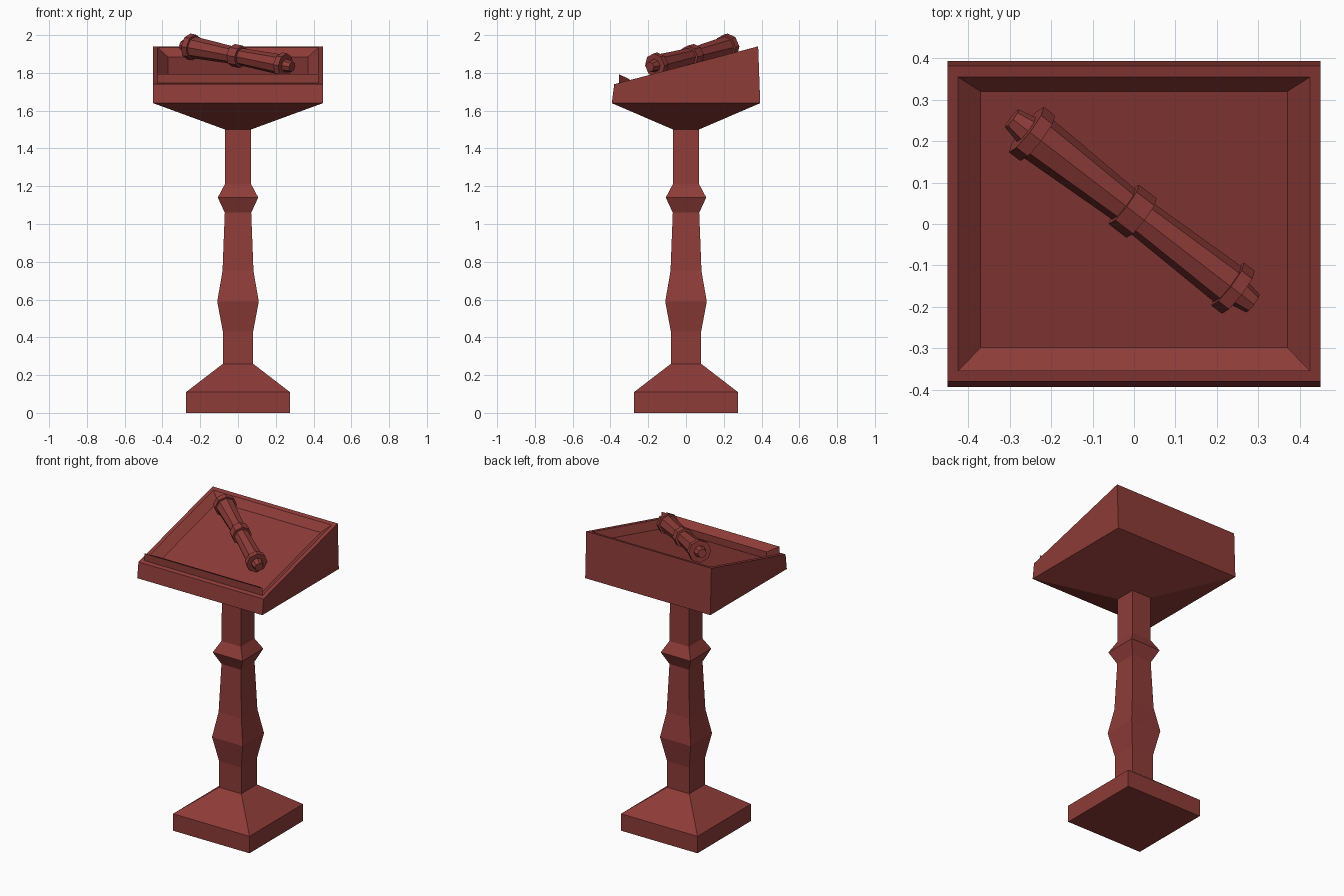
import bpy, math
from mathutils import Vector

if "Cube" in bpy.data.objects:
    bpy.data.objects.remove(bpy.data.objects["Cube"])

mat = bpy.data.materials.new("red_wood")
mat.diffuse_color = (0.27, 0.045, 0.04, 1)
mat.use_nodes = True
mat.node_tree.nodes["Principled BSDF"].inputs["Base Color"].default_value = mat.diffuse_color


def make(name, rings, cap=True):
    """Skin a list of equal-sized vertex rings into a flat-shaded object."""
    n = len(rings[0])
    verts = [tuple(p) for r in rings for p in r]
    faces = []
    for k in range(len(rings) - 1):
        for i in range(n):
            j = (i + 1) % n
            faces.append((k * n + i, k * n + j, (k + 1) * n + j, (k + 1) * n + i))
    if cap:
        faces.append(tuple(reversed(range(n))))
        faces.append(tuple(range((len(rings) - 1) * n, len(rings) * n)))
    me = bpy.data.meshes.new(name)
    me.from_pydata(verts, [], faces)
    me.materials.append(mat)
    ob = bpy.data.objects.new(name, me)
    bpy.context.collection.objects.link(ob)
    return ob


def rect(hx, y0, y1, z0, z1):
    """Rectangle ring with front edge (y0, z0) and back edge (y1, z1)."""
    return [(-hx, y0, z0), (hx, y0, z0), (hx, y1, z1), (-hx, y1, z1)]


def square(h, z):
    return rect(h, -h, h, z, z)


def slope(y):
    """Height of the tilted desk top at depth y."""
    return 1.74 + (y + 0.38) * 0.263


# Square foot and turned-style column
profile = [(0.275, 0), (0.275, 0.11), (0.08, 0.26), (0.08, 0.43), (0.11, 0.59),
           (0.082, 0.75), (0.07, 1.06), (0.107, 1.14), (0.07, 1.21), (0.068, 1.50)]
make("pedestal", [square(h, z) for h, z in profile])

# Sloped desk box: flare, sides, rim and recessed floor
depth = 0.04
make("desk_box", [
    square(0.068, 1.50),
    rect(0.45, -0.393, 0.393, 1.64, 1.64),
    rect(0.45, -0.38, 0.382, slope(-0.38), slope(0.382)),
    rect(0.425, -0.355, 0.355, slope(-0.355), slope(0.355)),
    rect(0.37, -0.298, 0.32, slope(-0.298) - depth, slope(0.32) - depth),
])

# Page-stop ledge along the front edge, narrowing toward the recess
section = [(-0.355, slope(-0.355), 0.425), (-0.355, 1.793, 0.425),
           (-0.298, 1.766, 0.37), (-0.298, slope(-0.298) - depth, 0.37)]
make("front_ledge", [[(s * x, y, z) for y, z, x in section] for s in (1, -1)])

# Rolled scroll lying diagonally on the desk
tip_a, tip_b = Vector((-0.295, 0.255, 1.947)), Vector((0.287, -0.192, 1.832))
axis = (tip_b - tip_a).normalized()
side = axis.cross(Vector((0, 0, 1))).normalized()
up = side.cross(axis)


def rod(name, stations):
    """Octagonal lathe along the scroll axis from (distance, radius) pairs."""
    rings = []
    for t, r in stations:
        c = tip_a + axis * t
        rings.append([c + (side * math.cos(a) + up * math.sin(a)) * r
                      for a in (i * math.pi / 4 for i in range(8))])
    make(name, rings)


length = (tip_b - tip_a).length
rod("scroll", [
    (0, 0.027), (0.045, 0.037),
    (0.045, 0.069), (0.08, 0.069), (0.08, 0.058),
    (0.345, 0.046), (0.345, 0.06), (0.40, 0.06), (0.40, 0.046),
    (0.665, 0.054), (0.665, 0.065), (0.698, 0.065),
    (0.698, 0.035), (length, 0.027),
])
